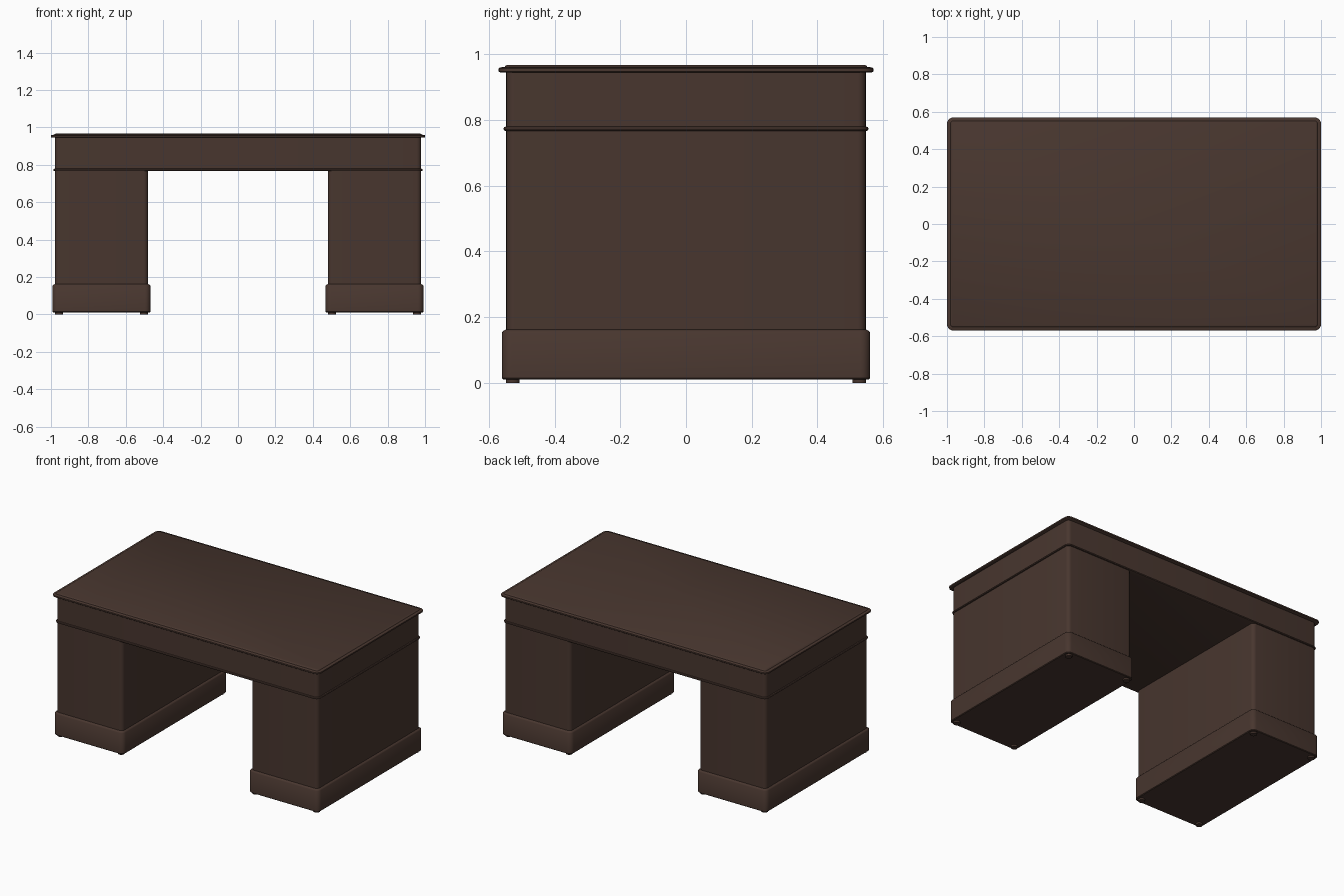
import bpy
import bmesh
import math

cube = bpy.data.objects.get("Cube")
if cube:
    bpy.data.objects.remove(cube, do_unlink=True)

# Single dark wood finish
wood = bpy.data.materials.new("dark_wood")
wood.use_nodes = True
colour = (0.065, 0.037, 0.028, 1)
wood.diffuse_color = colour
wood.node_tree.nodes["Principled BSDF"].inputs["Base Color"].default_value = colour


def finish(name, bm):
    bmesh.ops.recalc_face_normals(bm, faces=bm.faces)
    mesh = bpy.data.meshes.new(name)
    bm.to_mesh(mesh)
    bm.free()
    mesh.materials.append(wood)
    obj = bpy.data.objects.new(name, mesh)
    bpy.context.collection.objects.link(obj)
    bpy.ops.object.select_all(action="DESELECT")
    obj.select_set(True)
    bpy.context.view_layer.objects.active = obj
    bpy.ops.object.shade_smooth_by_angle(angle=math.radians(40))
    return obj


def rounded_block(name, half_x, half_y, radius, profile, cx=0, steps=5):
    """Loft a rounded rectangle through a profile of (outward offset, height)."""
    bm = bmesh.new()
    rings = []
    for offset, z in profile:
        r = max(radius + offset, 0.004)
        ring = []
        for corner, (sx, sy) in enumerate([(1, 1), (-1, 1), (-1, -1), (1, -1)]):
            for i in range(steps + 1):
                a = math.pi / 2 * (corner + i / steps)
                x = cx + sx * (half_x + offset - r) + r * math.cos(a)
                y = sy * (half_y + offset - r) + r * math.sin(a)
                ring.append(bm.verts.new((x, y, z)))
        rings.append(ring)
    for low, high in zip(rings, rings[1:]):
        for i in range(len(low)):
            j = (i + 1) % len(low)
            bm.faces.new((low[i], low[j], high[j], high[i]))
    bm.faces.new(rings[0][::-1])
    bm.faces.new(rings[-1])
    return finish(name, bm)


# Desktop with a stepped, softened edge
rounded_block("desktop", 1.0, 0.57, 0.035, [
    (-0.004, 0.945), (0, 0.948), (0, 0.957), (-0.004, 0.960),
    (-0.018, 0.961), (-0.021, 0.965), (-0.025, 0.967)])

# Apron and the bead along its lower edge
rounded_block("apron", 0.979, 0.547, 0.025, [(0, 0.768), (0, 0.946)])
rounded_block("apron_bead", 0.979, 0.547, 0.025, [
    (0, 0.766), (0.006, 0.768), (0.009, 0.773), (0.006, 0.778), (0, 0.780)])

# Pedestals with plinths and small round feet
for side, s in (("left", 1), ("right", -1)):
    cx = s * 0.73
    rounded_block(side + "_pedestal", 0.249, 0.547, 0.025,
                  [(0, 0.1), (0, 0.77)], cx)
    rounded_block(side + "_plinth", 0.262, 0.56, 0.03, [
        (-0.004, 0.011), (0, 0.015), (0, 0.153), (-0.004, 0.158),
        (-0.013, 0.163)], cx)
    for place, dx in (("inner", -0.227), ("outer", 0.227)):
        for end, y in (("front", -0.527), ("back", 0.527)):
            bm = bmesh.new()
            bmesh.ops.create_cone(bm, cap_ends=True, segments=20, radius1=0.021,
                                  radius2=0.021, depth=0.016)
            bmesh.ops.translate(bm, verts=bm.verts, vec=(s * (0.73 + dx), y, 0.008))
            finish(f"{side}_{place}_{end}_foot", bm)
